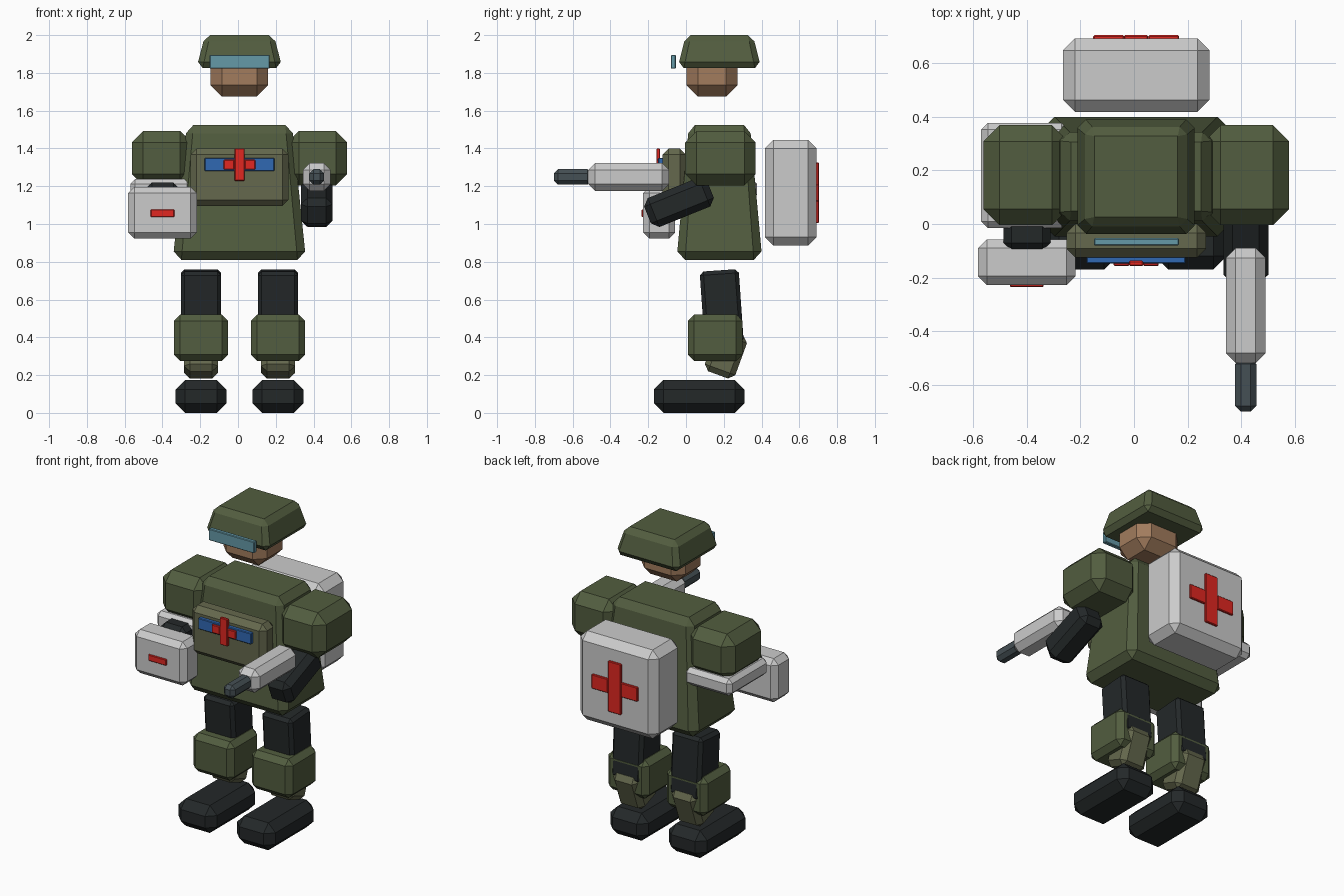
import bpy, bmesh
from math import radians
from mathutils import Matrix, Vector

if "Cube" in bpy.data.objects:
    bpy.data.objects.remove(bpy.data.objects["Cube"])

CX = 0.008  # symmetry plane of the figure


def paint(name, rgb):
    m = bpy.data.materials.new(name)
    m.diffuse_color = (*rgb, 1)
    m.use_nodes = True
    m.node_tree.nodes["Principled BSDF"].inputs["Base Color"].default_value = m.diffuse_color
    return m


GREEN = paint("green_armour", (0.085, 0.11, 0.05))
OLIVE = paint("olive_cloth", (0.13, 0.14, 0.075))
BLACK = paint("black_rubber", (0.017, 0.021, 0.022))
STEEL = paint("dark_steel", (0.06, 0.08, 0.09))
SKIN = paint("skin", (0.36, 0.2, 0.11))
GLASS = paint("visor_glass", (0.13, 0.32, 0.39))
BLUE = paint("blue", (0.03, 0.14, 0.45))
RED = paint("red", (0.75, 0.02, 0.015))


def block(name, centre, size, bevel, mat=None, tilt=0, taper=(1, 1)):
    """Chamfered box; taper scales the top in x and y, tilt turns it about x."""
    bm = bmesh.new()
    bmesh.ops.create_cube(bm, size=1)
    bmesh.ops.scale(bm, vec=size, verts=bm.verts)
    bmesh.ops.bevel(bm, geom=bm.edges[:], offset=bevel, offset_type='OFFSET',
                    segments=1, affect='EDGES')
    for v in bm.verts:
        t = v.co.z / size[2] + 0.5
        v.co.x *= 1 + (taper[0] - 1) * t
        v.co.y *= 1 + (taper[1] - 1) * t
    bmesh.ops.transform(bm, verts=bm.verts, matrix=Matrix.Translation(Vector(centre))
                        @ Matrix.Rotation(radians(tilt), 4, 'X'))
    bmesh.ops.recalc_face_normals(bm, faces=bm.faces)
    me = bpy.data.meshes.new(name)
    bm.to_mesh(me)
    bm.free()
    if mat:
        me.materials.append(mat)
    ob = bpy.data.objects.new(name, me)
    bpy.context.collection.objects.link(ob)
    return ob


def span(name, x, y, z, bevel, mat=None, **kw):
    """Chamfered box given by its ranges."""
    block(name, [(a + b) / 2 for a, b in (x, y, z)],
          [b - a for a, b in (x, y, z)], bevel, mat, **kw)


def cross(name, y, z, arm_x, arm_z, wide):
    """Upright plus two side arms."""
    d = (y[0] + y[1]) / 2
    t = y[1] - y[0]
    block(name + "_upright", (CX, d, z), (wide, t, 2 * arm_z), 0.004, RED)
    for s, side in ((-1, "left"), (1, "right")):
        w = arm_x - wide / 2
        block(f"{name}_{side}_arm", (CX + s * (wide / 2 + w / 2), d, z),
              (w, t, wide), 0.004, RED)


# Head
span("helmet", (-0.22, 0.235), (-0.045, 0.398), (1.825, 2.0), 0.033, GREEN, taper=(0.8, 0.8))
span("face", (-0.145, 0.16), (0.003, 0.273), (1.675, 1.93), 0.06, SKIN)
span("visor", (-0.15, 0.168), (-0.08, -0.053), (1.822, 1.895), 0.004, GLASS)

# Torso and chest plate
span("torso", (-0.345, 0.36), (-0.05, 0.404), (0.81, 1.525), 0.045, GREEN, taper=(0.79, 0.71))
span("chest_plate", (-0.252, 0.268), (-0.125, 0.0), (1.095, 1.40), 0.033, OLIVE)
span("chest_bar", (-0.177, 0.193), (-0.147, -0.121), (1.28, 1.35), 0.004, BLUE)
cross("chest_cross", (-0.157, -0.137), 1.314, 0.084, 0.086, 0.053)

# Backpack
span("backpack", (-0.265, 0.282), (0.418, 0.692), (0.885, 1.445), 0.045)
cross("backpack_cross", (0.687, 0.704), 1.165, 0.16, 0.16, 0.09)

# Shoulders and legs, mirrored left and right
for s, side in ((-1, "left"), (1, "right")):
    block(side + "_shoulder", (CX + s * 0.412, 0.182, 1.348), (0.316, 0.373, 0.287), 0.06, GREEN)
    x = CX + s * 0.204
    block(side + "_thigh", (x, 0.189, 0.56), (0.213, 0.207, 0.39), 0.02, BLACK, tilt=4)
    block(side + "_knee_guard", (x, 0.154, 0.398), (0.287, 0.289, 0.245), 0.033, GREEN)
    block(side + "_shin", (x, 0.211, 0.314), (0.178, 0.172, 0.24), 0.03, OLIVE, tilt=-20)
    block(side + "_boot", (x, 0.07, 0.087), (0.268, 0.48, 0.173), 0.05, BLACK)

# Right arm with sidearm
block("right_forearm", (0.417, -0.037, 1.115), (0.168, 0.36, 0.165), 0.035, BLACK, tilt=22)
span("gun_body", (0.343, 0.49), (-0.518, -0.09), (1.175, 1.322), 0.036)
span("gun_barrel", (0.377, 0.456), (-0.70, -0.50), (1.208, 1.29), 0.022, STEEL)

# Left arm carrying the medical case
span("left_forearm", (-0.57, -0.245), (-0.015, 0.377), (1.13, 1.238), 0.025)
span("left_hand", (-0.486, -0.312), (-0.10, 0.02), (1.06, 1.22), 0.03, BLACK)
span("medical_case", (-0.582, -0.218), (-0.227, -0.057), (0.922, 1.197), 0.033)
span("case_stripe", (-0.463, -0.337), (-0.235, -0.217), (1.037, 1.077), 0.004, RED)
